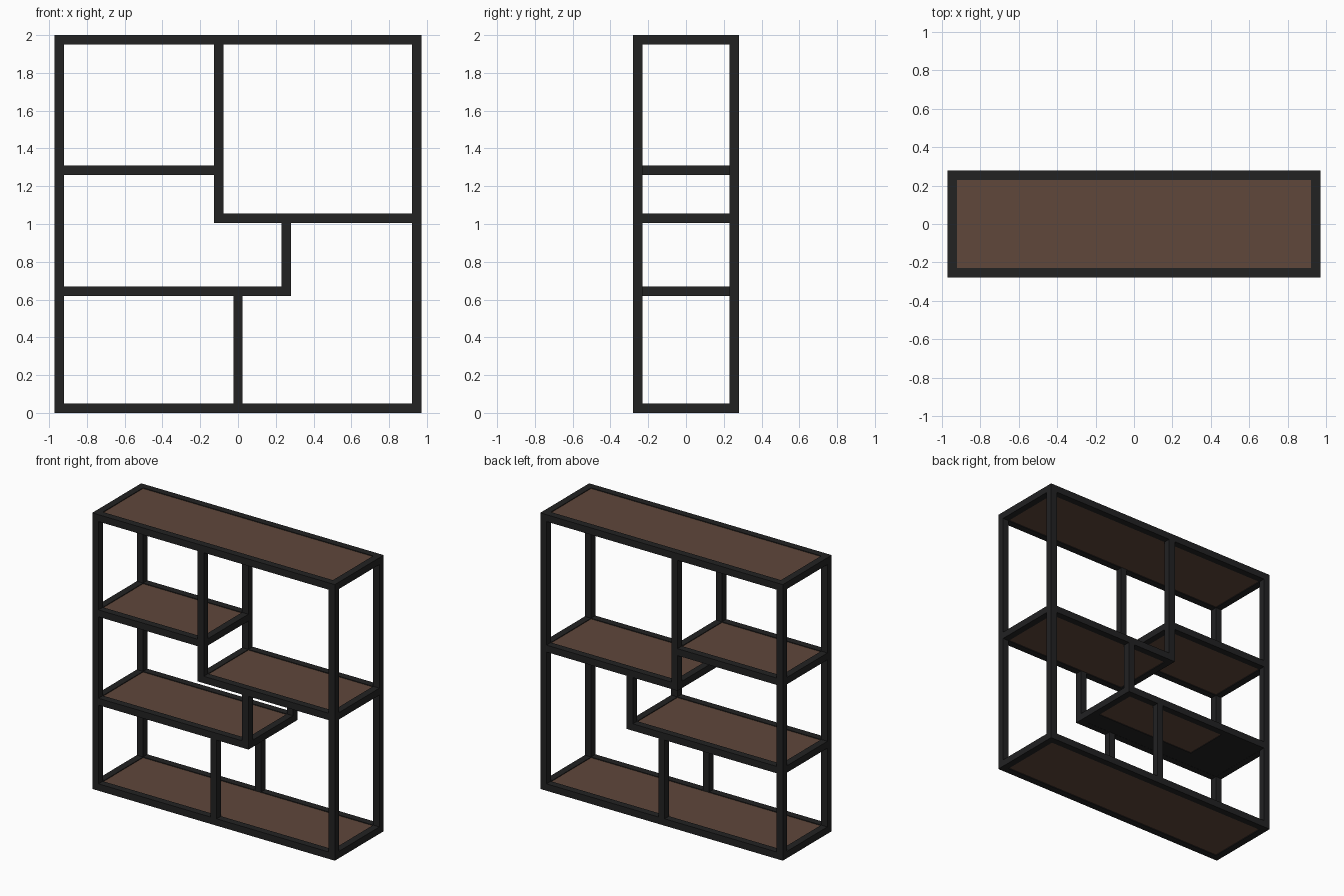
import bpy, bmesh

if "Cube" in bpy.data.objects:
    bpy.data.objects.remove(bpy.data.objects["Cube"])

T = 0.05               # bar thickness
W, D, H = 0.972, 0.28, 2.0   # half width, half depth, height


def material(name, rgb):
    m = bpy.data.materials.new(name)
    m.diffuse_color = (*rgb, 1)
    m.use_nodes = True
    m.node_tree.nodes["Principled BSDF"].inputs["Base Color"].default_value = m.diffuse_color
    return m


METAL = material("black metal", (0.0160, 0.0160, 0.0165))
WOOD = material("brown wood", (0.115, 0.063, 0.043))


def boxes(name, mat, spans):
    """One object made of boxes given as (x0, x1, y0, y1, z0, z1)."""
    bm = bmesh.new()
    for x0, x1, y0, y1, z0, z1 in spans:
        for v in bmesh.ops.create_cube(bm, size=1)["verts"]:
            v.co = (x0 + (v.co.x + 0.5) * (x1 - x0),
                    y0 + (v.co.y + 0.5) * (y1 - y0),
                    z0 + (v.co.z + 0.5) * (z1 - z0))
    me = bpy.data.meshes.new(name)
    bm.to_mesh(me)
    bm.free()
    me.materials.append(mat)
    ob = bpy.data.objects.new(name, me)
    bpy.context.collection.objects.link(ob)
    return ob


def post_pair(name, x0, z0, z1):
    # matching front and back uprights
    boxes(name, METAL, [(x0, x0 + T, -D, -D + T, z0, z1),
                        (x0, x0 + T, D - T, D, z0, z1)])


def shelf(name, x0, x1, z0):
    # rectangular rail frame with a slightly recessed wooden board
    z1 = z0 + T
    boxes(name + "_frame", METAL, [
        (x0 + T, x1 - T, -D, -D + T, z0, z1),
        (x0 + T, x1 - T, D - T, D, z0, z1),
        (x0, x0 + T, -D + T, D - T, z0, z1),
        (x1 - T, x1, -D + T, D - T, z0, z1)])
    boxes(name + "_board", WOOD,
          [(x0 + T, x1 - T, -D + T, D - T, z0 + 0.005, z1 - 0.005)])


# shelves
shelf("bottom_shelf", -W, W, 0)
shelf("lower_shelf", -W, 0.28, 0.62)
shelf("right_shelf", -0.128, W, 1.005)
shelf("left_shelf", -W, -0.078, 1.26)
shelf("top_shelf", -W, W, H - T)

# uprights
post_pair("left_posts", -W, 0, H)
post_pair("right_posts", W - T, 0, H)
post_pair("upper_divider_posts", -0.128, 1.005, H - T)
post_pair("middle_divider_posts", 0.23, 0.62, 1.005)
post_pair("bottom_divider_posts", -0.025, T, 0.62)

# dark strips under the lower shelf board
boxes("lower_shelf_underplate", METAL, [
    (-W + T, -0.585, -D + T, D - T, 0.621, 0.626),
    (-0.585, 0.23, -D + T, -0.095, 0.621, 0.626)])
